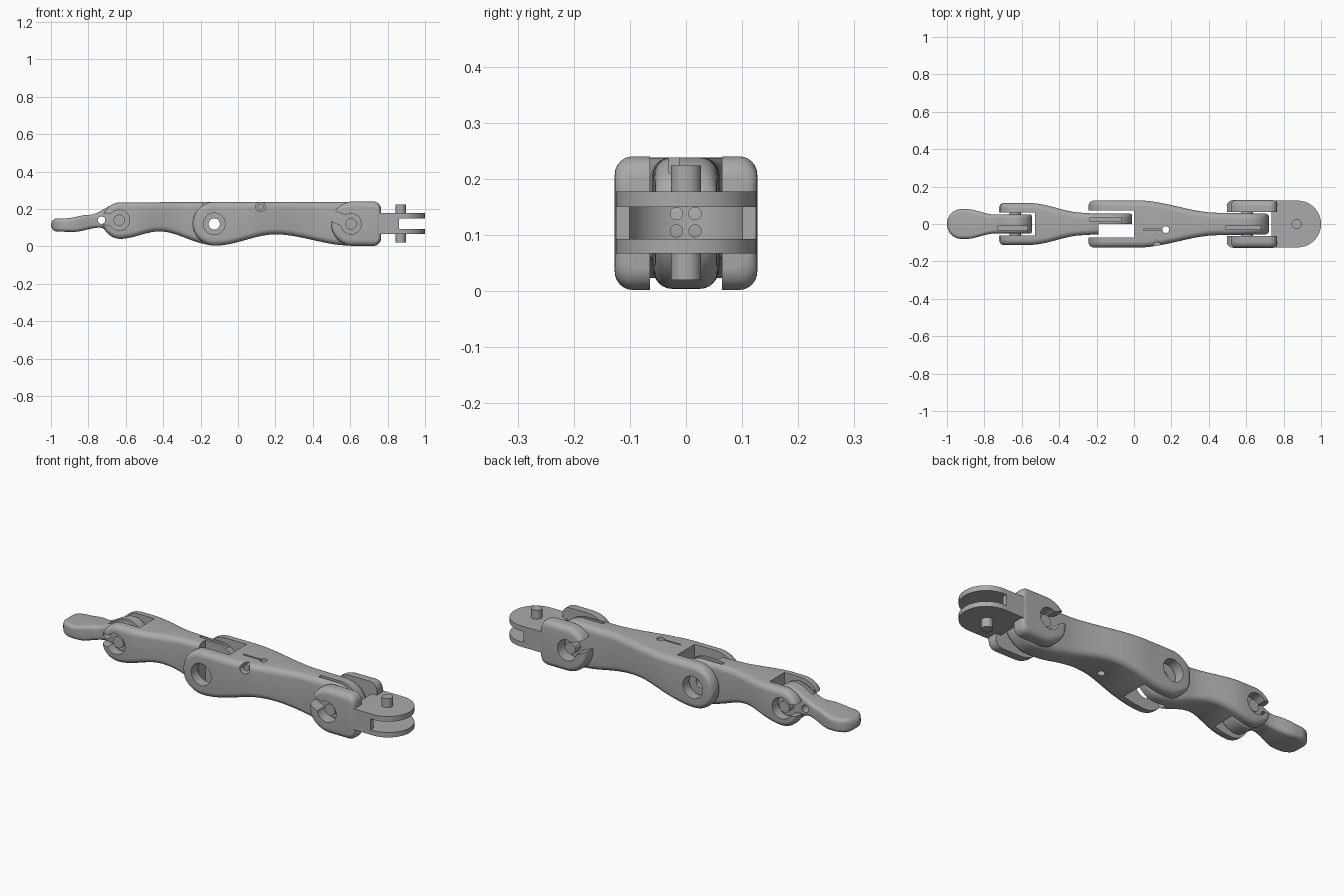
import bpy, bmesh, math
from mathutils import Matrix, Vector

cube = bpy.data.objects.get("Cube")
if cube:
    bpy.data.objects.remove(cube)

GREY = (0.40, 0.40, 0.40, 1)
mat = bpy.data.materials.new("grey_plastic")
mat.use_nodes = True
mat.diffuse_color = GREY
mat.node_tree.nodes["Principled BSDF"].inputs["Base Color"].default_value = GREY


def finish(name, bm):
    bmesh.ops.recalc_face_normals(bm, faces=bm.faces)
    me = bpy.data.meshes.new(name)
    bm.to_mesh(me)
    bm.free()
    me.materials.append(mat)
    ob = bpy.data.objects.new(name, me)
    bpy.context.collection.objects.link(ob)
    return ob


def ease(points, x):
    """Smooth curve through a few (x, value) points."""
    if x <= points[0][0]:
        return points[0][1]
    for (xa, a), (xb, b) in zip(points, points[1:]):
        if x <= xb:
            t = (x - xa) / (xb - xa)
            return a + (b - a) * t * t * (3 - 2 * t)
    return points[-1][1]


def inset(r, d):
    """How far a corner of radius r pulls in at distance d from the end."""
    return r - math.sqrt(r * r - (r - d) ** 2) if d < r else 0


def loft(name, x0, x1, width, top, bottom, ends, side_ends, corner, steps=72, arc=6):
    """Rounded box sections swept along x; ends are rounded in side and top outline."""
    bm = bmesh.new()
    rings = []
    for i in range(steps + 1):
        x = x0 + (x1 - x0) * (0.5 - 0.5 * math.cos(math.pi * (0.02 + 0.96 * i / steps)))
        da, db = x - x0, x1 - x
        cut_z = inset(ends[0], da) + inset(ends[1], db)
        cut_y = inset(side_ends[0], da) + inset(side_ends[1], db)
        w = ease(width, x) - cut_y
        hi, lo = ease(top, x) - cut_z, ease(bottom, x) + cut_z
        h, mid = max((hi - lo) / 2, 0.003), (hi + lo) / 2
        r = min(corner, w * 0.95, h * 0.95)
        ring = []
        for q, (sy, sz) in enumerate(((1, 1), (-1, 1), (-1, -1), (1, -1))):
            for k in range(arc + 1):
                a = math.pi / 2 * (q + k / arc)
                ring.append(bm.verts.new((x, sy * (w - r) + r * math.cos(a),
                                          mid + sz * (h - r) + r * math.sin(a))))
        rings.append(ring)
    n = len(rings[0])
    for a, b in zip(rings, rings[1:]):
        for k in range(n):
            bm.faces.new((a[k], a[(k + 1) % n], b[(k + 1) % n], b[k]))
    bm.faces.new(rings[0])
    bm.faces.new(rings[-1])
    return finish(name, bm)


def box(name, lo, hi, pivot=None, angle=0):
    bm = bmesh.new()
    lo, hi = Vector(lo), Vector(hi)
    bmesh.ops.create_cube(bm, size=1, matrix=Matrix.Translation((lo + hi) / 2)
                          @ Matrix.Diagonal((*(hi - lo), 1)))
    if pivot:
        bmesh.ops.rotate(bm, verts=bm.verts, cent=pivot, matrix=Matrix.Rotation(angle, 3, "Y"))
    return finish(name, bm)


def rod(name, a, b, r, segments=40):
    a, b = Vector(a), Vector(b)
    bm = bmesh.new()
    turn = (b - a).to_track_quat("Z", "Y").to_matrix().to_4x4()
    bmesh.ops.create_cone(bm, cap_ends=True, segments=segments, radius1=r, radius2=r,
                          depth=(b - a).length, matrix=Matrix.Translation((a + b) / 2) @ turn)
    return finish(name, bm)


def cross_rod(name, x, z, r, half=0.2):
    return rod(name, (x, -half, z), (x, half, z), r)


def combine(ob, others, operation="DIFFERENCE"):
    bpy.context.view_layer.objects.active = ob
    for other in others:
        m = ob.modifiers.new("shape", "BOOLEAN")
        m.operation, m.solver, m.object = operation, "EXACT", other
        bpy.ops.object.modifier_apply(modifier=m.name)
        bpy.data.objects.remove(other)


# Fingertip: flat rounded pad leading into a tongue with pivot pins
tip = loft("fingertip", -1, -0.545,
           [(-1, 0.08), (-0.9, 0.08), (-0.74, 0.05)],
           [(-0.92, 0.15), (-0.8, 0.168), (-0.63, 0.232)],
           [(-1, 0.08), (-0.88, 0.077), (-0.74, 0.1), (-0.64, 0.045)],
           (0.034, 0.09), (0.079, 0.01), 0.02)
combine(tip, [cross_rod("c", -0.73, 0.14, 0.02),
              box("c", (-0.73, -0.035, 0.17), (-0.57, -0.012, 0.3))])
combine(tip, [cross_rod("pin", -0.635, 0.14, 0.03, 0.09)], "UNION")

# Middle segment: snap-in fork at one end, half tongue at the other
mid = loft("middle_segment", -0.725, -0.01,
           [(-0.73, 0.112), (-0.56, 0.112), (-0.27, 0.06), (-0.2, 0.055)],
           [(-0.73, 0.235), (0, 0.237)],
           [(-0.63, 0.04), (-0.42, 0.08), (-0.13, 0.006)],
           (0.097, 0.115), (0.03, 0.01), 0.03)
combine(mid, [box("c", (-0.8, -0.062, -0.1), (-0.53, 0.062, 0.4)),
              cross_rod("c", -0.635, 0.14, 0.055),
              box("c", (-0.8, -0.2, 0.105), (-0.635, 0.2, 0.165), (-0.635, 0, 0.14), 0.15),
              cross_rod("c", -0.127, 0.12, 0.03),
              box("c", (-0.19, -0.2, -0.1), (0.1, 0, 0.4)),
              box("c", (-0.235, 0.014, 0.18), (-0.07, 0.034, 0.4))])

# Base segment: wide fork tapering to a narrow tongue with pivot pins
base = loft("base_segment", -0.243, 0.722,
            [(-0.24, 0.126), (0.02, 0.126), (0.45, 0.06), (0.72, 0.055)],
            [(0, 0.238)],
            [(-0.12, 0.004), (0.2, 0.064), (0.6, 0.004)],
            (0.117, 0.117), (0.03, 0.02), 0.032)
combine(base, [box("c", (-0.4, -0.072, -0.1), (0, 0.072, 0.4)),
               cross_rod("c", -0.127, 0.12, 0.058),
               rod("c", (0.17, -0.03, -0.1), (0.17, -0.03, 0.4), 0.018),
               box("c", (0.05, -0.034, 0.19), (0.17, -0.026, 0.4)),
               box("c", (0.49, -0.03, 0.18), (0.68, -0.012, 0.4)),
               rod("c", (0.12, -0.2, 0.212), (0.12, -0.07, 0.212), 0.026)])
combine(base, [cross_rod("pin", 0.605, 0.12, 0.03, 0.1)], "UNION")
rod("tendon_screw", (0.12, -0.1, 0.212), (0.12, -0.06, 0.212), 0.016)

# Knuckle fork: two cheeks with snap-in notches
knuckle = loft("knuckle_fork", 0.497, 0.765, [(0, 0.127)], [(0, 0.24)], [(0, 0.002)],
               (0.118, 0.042), (0.03, 0.02), 0.032)
combine(knuckle, [box("c", (0.4, -0.064, -0.1), (0.9, 0.064, 0.4)),
                  cross_rod("c", 0.605, 0.12, 0.055),
                  box("c", (0.4, -0.2, 0.09), (0.605, 0.2, 0.15), (0.605, 0, 0.12),
                      math.radians(24))])

# Web joining the cheeks, hollowed for the hinge, with tendon holes
web = box("knuckle_web", (0.735, -0.125, 0.067), (0.86, 0.125, 0.177))
combine(web, [rod("c", (0.89, 0, 0.093), (0.89, 0, 0.15), 0.105)]
        + [rod("c", (0.7, y, z), (0.95, y, z), 0.011, 20)
           for y in (-0.017, 0.016) for z in (0.107, 0.138)])

# Hinge plates with stub pins, above and below
for label, z0, z1, p0, p1 in (("upper", 0.15, 0.177, 0.165, 0.224),
                              ("lower", 0.067, 0.093, 0.02, 0.08)):
    plate = rod(label + "_hinge_plate", (0.875, 0, z0), (0.875, 0, z1), 0.125, 64)
    combine(plate, [box("c", (0.77, -0.125, z0), (0.875, 0.125, z1)),
                    rod("c", (0.87, 0, p0), (0.87, 0, p1), 0.027)], "UNION")

# Smooth shading with crisp edges
for ob in bpy.context.scene.objects:
    ob.select_set(ob.type == "MESH")
bpy.context.view_layer.objects.active = tip
bpy.ops.object.shade_smooth_by_angle(angle=math.radians(35))
